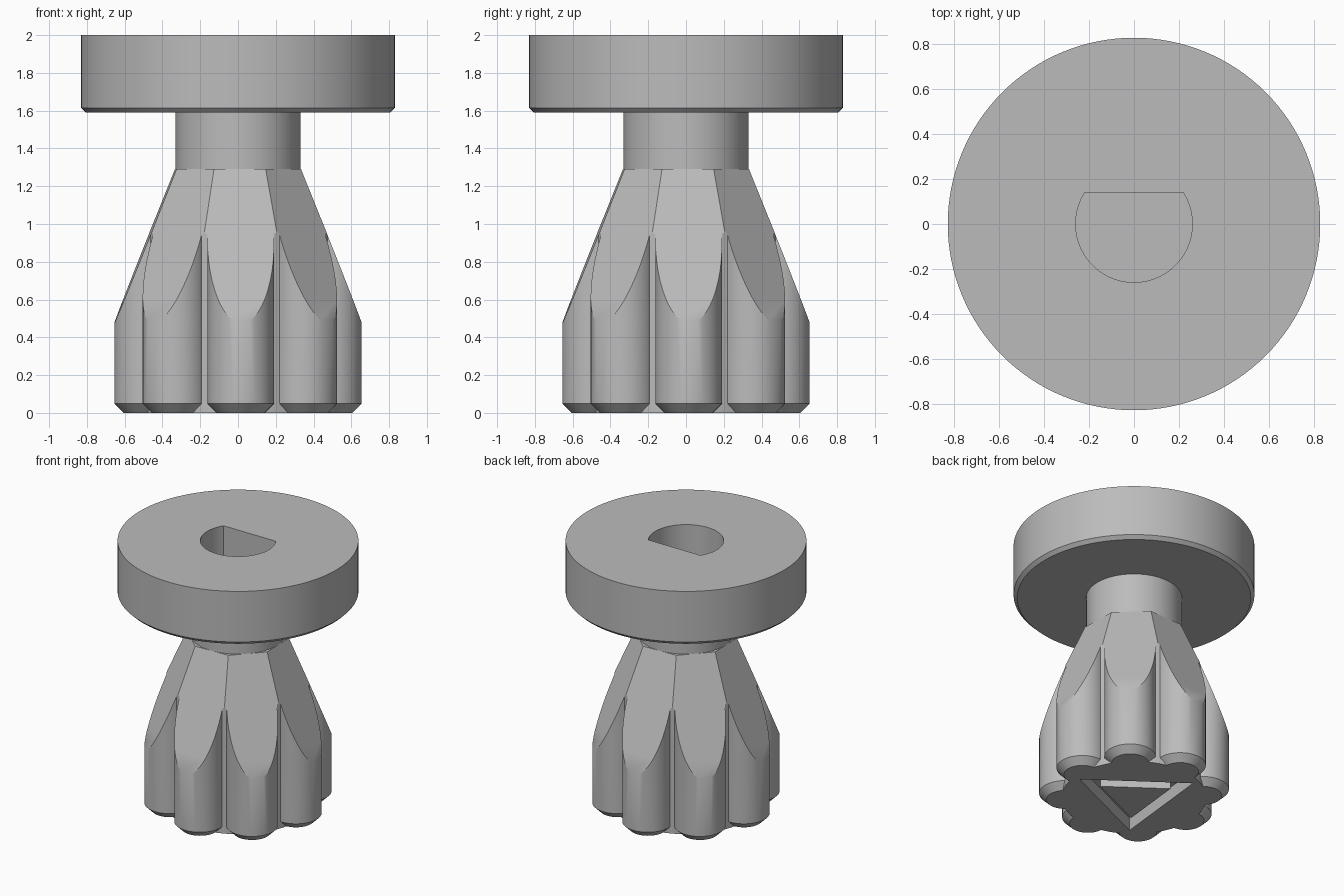
import bpy
import bmesh
from math import sin, cos, pi, radians, asin

if "Cube" in bpy.data.objects:
    bpy.data.objects.remove(bpy.data.objects["Cube"], do_unlink=True)

TEETH = 8
TWIST = radians(1.7)

grey = bpy.data.materials.new("plain_grey")
grey.use_nodes = True
colour = (0.5, 0.5, 0.5, 1)
grey.diffuse_color = colour
grey.node_tree.nodes["Principled BSDF"].inputs["Base Color"].default_value = colour


def stack(name, sections):
    """Solid skinned through closed outlines of (x, y), each at its height z."""
    bm = bmesh.new()
    rings = [[bm.verts.new((x, y, z)) for x, y in outline] for outline, z in sections]
    for low, high in zip(rings, rings[1:]):
        n = len(low)
        for i in range(n):
            j = (i + 1) % n
            bm.faces.new((low[i], low[j], high[j], high[i]))
    bm.faces.new(rings[0])
    bm.faces.new(rings[-1])
    bmesh.ops.recalc_face_normals(bm, faces=bm.faces)
    mesh = bpy.data.meshes.new(name)
    bm.to_mesh(mesh)
    bm.free()
    mesh.materials.append(grey)
    obj = bpy.data.objects.new(name, mesh)
    bpy.context.collection.objects.link(obj)
    return obj


def polygon(radius, sides, turn=0.0, centre=(0, 0)):
    return [(centre[0] + radius * cos(turn + 2 * pi * i / sides),
             centre[1] + radius * sin(turn + 2 * pi * i / sides)) for i in range(sides)]


def lathe(name, profile, sides, turn=0.0, centre=(0, 0)):
    return stack(name, [(polygon(r, sides, turn, centre), z) for r, z in profile])


def boolean(target, tool, operation):
    """Apply one boolean and discard the tool."""
    mod = target.modifiers.new("cut", "BOOLEAN")
    mod.operation = operation
    mod.solver = "EXACT"
    mod.object = tool
    activate(target)
    bpy.ops.object.modifier_apply(modifier=mod.name)
    bpy.data.objects.remove(tool, do_unlink=True)


def activate(obj):
    bpy.ops.object.select_all(action="DESELECT")
    obj.select_set(True)
    bpy.context.view_layer.objects.active = obj


# Fluted body: round core plus a ring of chamfered round teeth
body = lathe("fluted_body", [(0.5, 0), (0.5, 1.4)], 96)
for k in range(TEETH):
    a = TWIST + 2 * pi * k / TEETH
    tooth = lathe("tooth", [(0.127, 0), (0.177, 0.05), (0.177, 1.4)], 48, a,
                  (0.478 * cos(a), 0.478 * sin(a)))
    boolean(body, tooth, "UNION")

# Eight-sided taper, one flat over each tooth
to_corner = 1 / cos(pi / TEETH)
slope = (0.655 - 0.33) / (1.29 - 0.475)
taper = lathe("taper", [((0.655 + slope * 0.675) * to_corner, -0.2), (0.33 * to_corner, 1.29)],
              TEETH, TWIST + pi / TEETH)
boolean(body, taper, "INTERSECT")

# Triangular groove under the body, leaving a flush island
turn = radians(-6)
groove = lathe("groove", [(0.453, -0.1), (0.453, 0.1)], 3, turn)
island = lathe("island", [(0.28, -0.2), (0.28, 0.2)], 3, turn)
boolean(groove, island, "DIFFERENCE")
boolean(body, groove, "DIFFERENCE")

# Neck and disc head with a chamfered lower rim
head = lathe("neck_and_disc", [(0.33, 1.28), (0.33, 1.59), (0.805, 1.59),
                               (0.83, 1.615), (0.83, 2)], 128)

# D-shaped shaft socket
flat = asin(0.14 / 0.26)
arc = [pi - flat + (pi + 2 * flat) * i / 64 for i in range(65)]
outline = [(0.26 * cos(a), 0.26 * sin(a)) for a in arc]
boolean(head, stack("socket", [(outline, 1.35), (outline, 2.1)]), "DIFFERENCE")

# Smooth the round walls, keep hard edges
for obj in (body, head):
    activate(obj)
    bpy.ops.object.shade_smooth_by_angle(angle=radians(25))
